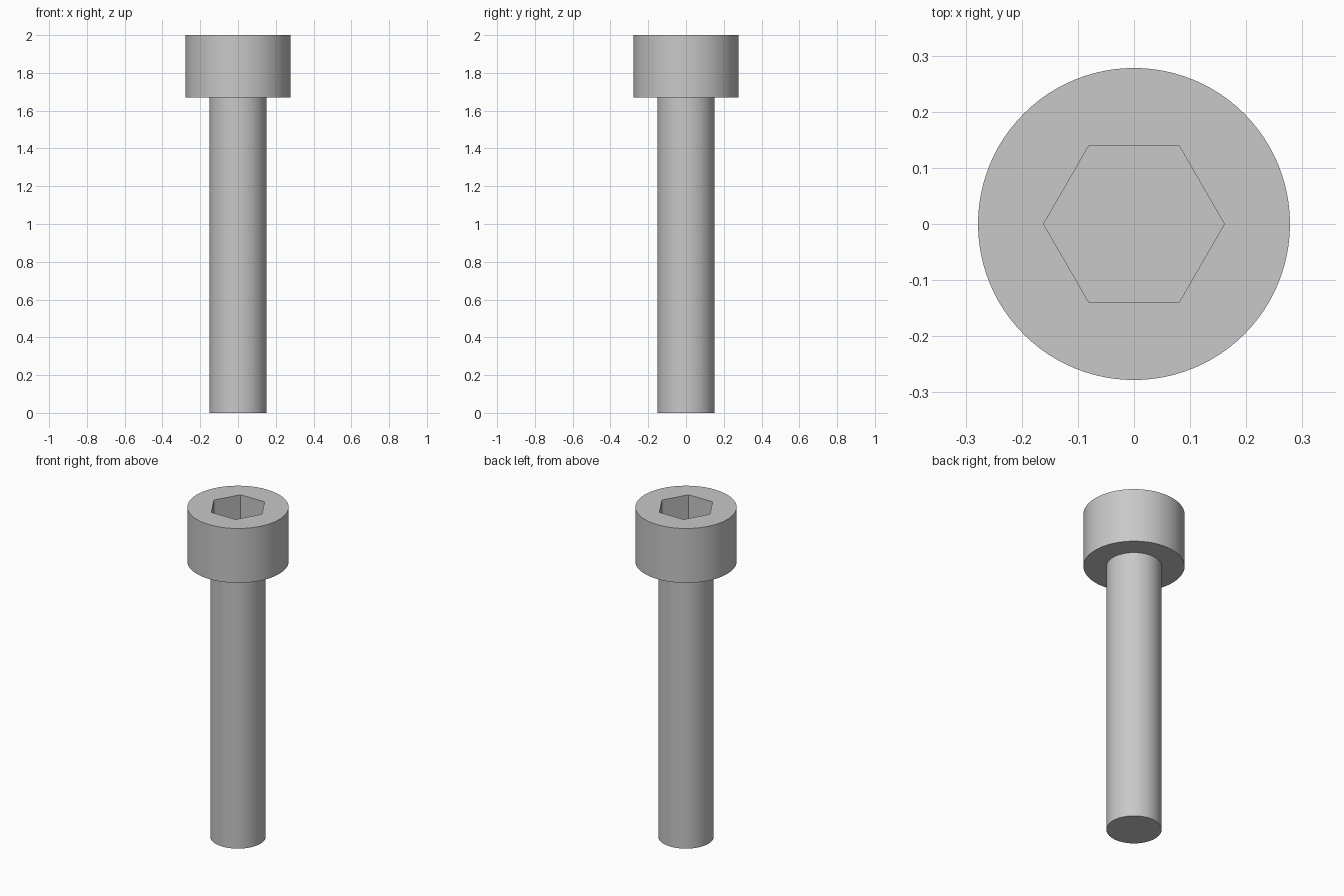
import bpy
import bmesh
from math import cos, sin, tau, radians

cube = bpy.data.objects.get("Cube")
if cube:
    bpy.data.objects.remove(cube, do_unlink=True)

SIDES = 96
HEAD_R, SHANK_R, HEX_R = 0.278, 0.152, 0.161
TOP, HEAD_BASE, SOCKET_FLOOR = 2.0, 1.67, 1.8

steel = bpy.data.materials.new("grey_steel")
steel.use_nodes = True
colour = (0.58, 0.58, 0.58, 1)
steel.diffuse_color = colour
steel.node_tree.nodes["Principled BSDF"].inputs["Base Color"].default_value = colour

bm = bmesh.new()


def ring(radius, z, sides=SIDES):
    return [bm.verts.new((radius * cos(tau * i / sides), radius * sin(tau * i / sides), z))
            for i in range(sides)]


def wall(lower, upper):
    n = len(lower)
    for i in range(n):
        j = (i + 1) % n
        bm.faces.new((lower[i], lower[j], upper[j], upper[i]))


# Shank, underside of the head and side of the head
shank_end = ring(SHANK_R, 0)
shank_top = ring(SHANK_R, HEAD_BASE)
head_base = ring(HEAD_R, HEAD_BASE)
head_top = ring(HEAD_R, TOP)
bm.faces.new(shank_end)
for lower, upper in ((shank_end, shank_top), (shank_top, head_base), (head_base, head_top)):
    wall(lower, upper)

# Hexagonal socket
hex_top = ring(HEX_R, TOP, 6)
hex_floor = ring(HEX_R, SOCKET_FLOOR, 6)
wall(hex_top, hex_floor)
bm.faces.new(hex_floor)

# Flat top face around the socket, one sector per hexagon side
step = SIDES // 6
for i in range(6):
    arc = [head_top[(i * step + k) % SIDES] for k in range(step + 1)]
    bm.faces.new([hex_top[i]] + arc + [hex_top[(i + 1) % 6]])

bmesh.ops.recalc_face_normals(bm, faces=bm.faces)
mesh = bpy.data.meshes.new("socket_head_bolt")
bm.to_mesh(mesh)
bm.free()
mesh.materials.append(steel)

bolt = bpy.data.objects.new("socket_head_bolt", mesh)
bpy.context.collection.objects.link(bolt)
bpy.ops.object.select_all(action='DESELECT')
bolt.select_set(True)
bpy.context.view_layer.objects.active = bolt
bpy.ops.object.shade_smooth_by_angle(angle=radians(30))
